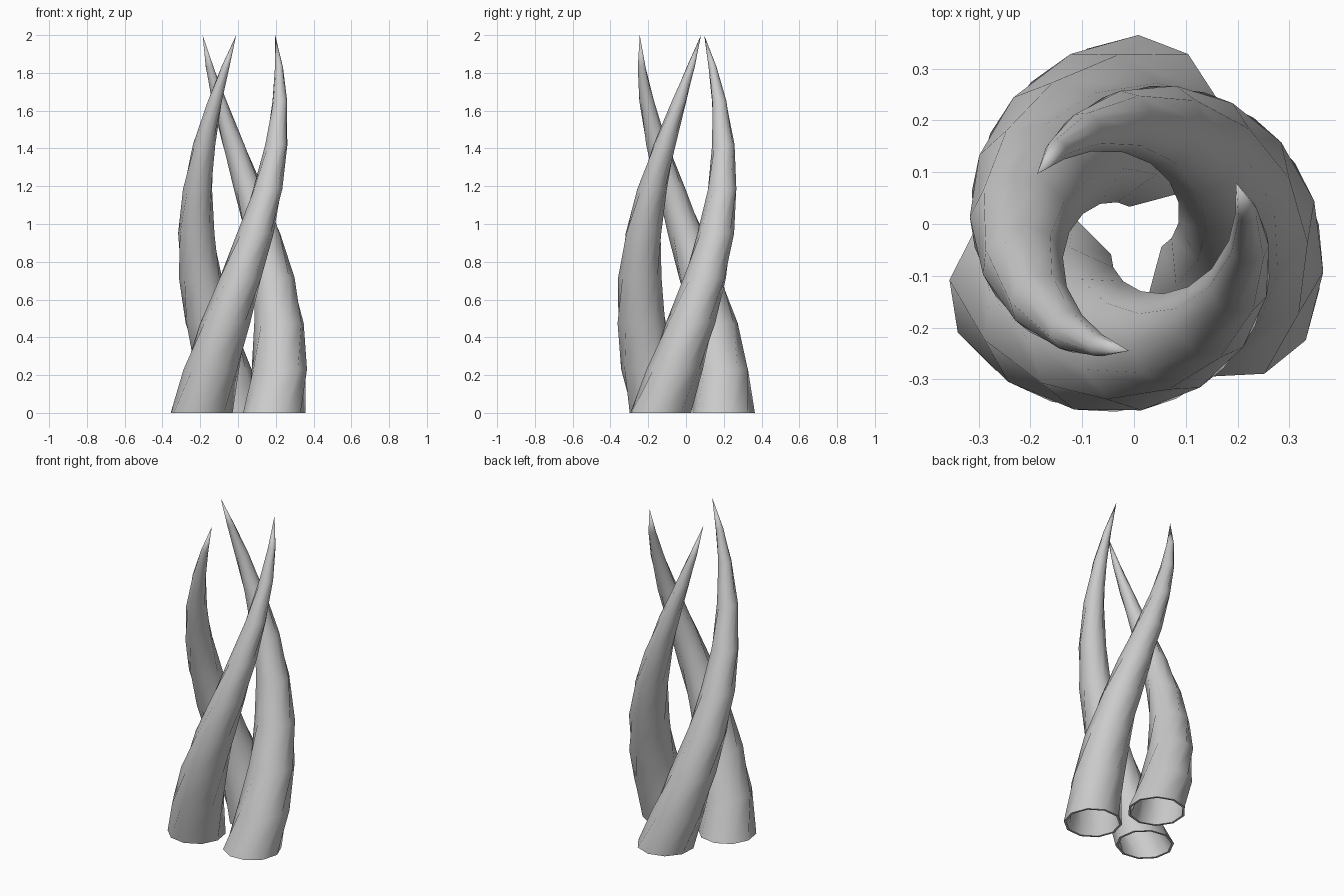
import bpy, bmesh
from math import radians, cos, sin

cube = bpy.data.objects.get("Cube")
if cube:
    bpy.data.objects.remove(cube, do_unlink=True)

grey = bpy.data.materials.new("plain_grey")
grey.use_nodes = True
colour = (0.6, 0.6, 0.6, 1)
grey.diffuse_color = colour
grey.node_tree.nodes["Principled BSDF"].inputs["Base Color"].default_value = colour

SIDES = 10
HEIGHT = 2.0
TWIST = 177.5            # degrees turned from base to tip
HELIX_R = 0.222
BASE_R = 0.166
CENTRE_Y = -0.023
LEVELS = [0, 0.23, 0.475, 0.715, 0.95, 1.185, 1.42, 1.65, 1.83]


def axis_point(z, start):
    """Point on the helix and its turning angle at height z."""
    a = radians(start + TWIST * z / HEIGHT)
    return HELIX_R * cos(a), CENTRE_Y + HELIX_R * sin(a), a


def wall(bm, start, scale):
    """One tapered twisted wall closed at the tip; returns its base ring."""
    rings = []
    for z in LEVELS:
        x, y, a = axis_point(z, start)
        r = scale * BASE_R * (1 - z / HEIGHT) ** 0.83
        ring = []
        for i in range(SIDES):
            t = a + radians(360 * i / SIDES - 3)
            ring.append(bm.verts.new((x + r * cos(t), y + r * sin(t), z)))
        rings.append(ring)
    tip_z = HEIGHT if scale == 1 else HEIGHT - 0.03
    x, y, _ = axis_point(tip_z, start)
    tip = bm.verts.new((x, y, tip_z))
    for low, high in zip(rings, rings[1:]):
        for i in range(SIDES):
            j = (i + 1) % SIDES
            bm.faces.new((low[i], low[j], high[j], high[i]))
    for i in range(SIDES):
        bm.faces.new((rings[-1][i], rings[-1][(i + 1) % SIDES], tip))
    return rings[0]


def horn(name, start):
    bm = bmesh.new()
    outer = wall(bm, start, 1)
    inner = wall(bm, start, 0.92)
    # Thin rim joining both walls at the open foot
    for i in range(SIDES):
        j = (i + 1) % SIDES
        bm.faces.new((outer[j], outer[i], inner[i], inner[j]))
    bmesh.ops.recalc_face_normals(bm, faces=bm.faces)
    mesh = bpy.data.meshes.new(name)
    bm.to_mesh(mesh)
    bm.free()
    mesh.materials.append(grey)
    obj = bpy.data.objects.new(name, mesh)
    bpy.context.collection.objects.link(obj)
    bpy.ops.object.select_all(action="DESELECT")
    obj.select_set(True)
    bpy.context.view_layer.objects.active = obj
    bpy.ops.object.shade_smooth_by_angle(angle=radians(60))


# Three identical horns winding round a shared axis
for name, start in (("back_horn", 90), ("right_horn", 210), ("left_horn", 330)):
    horn(name, start)
